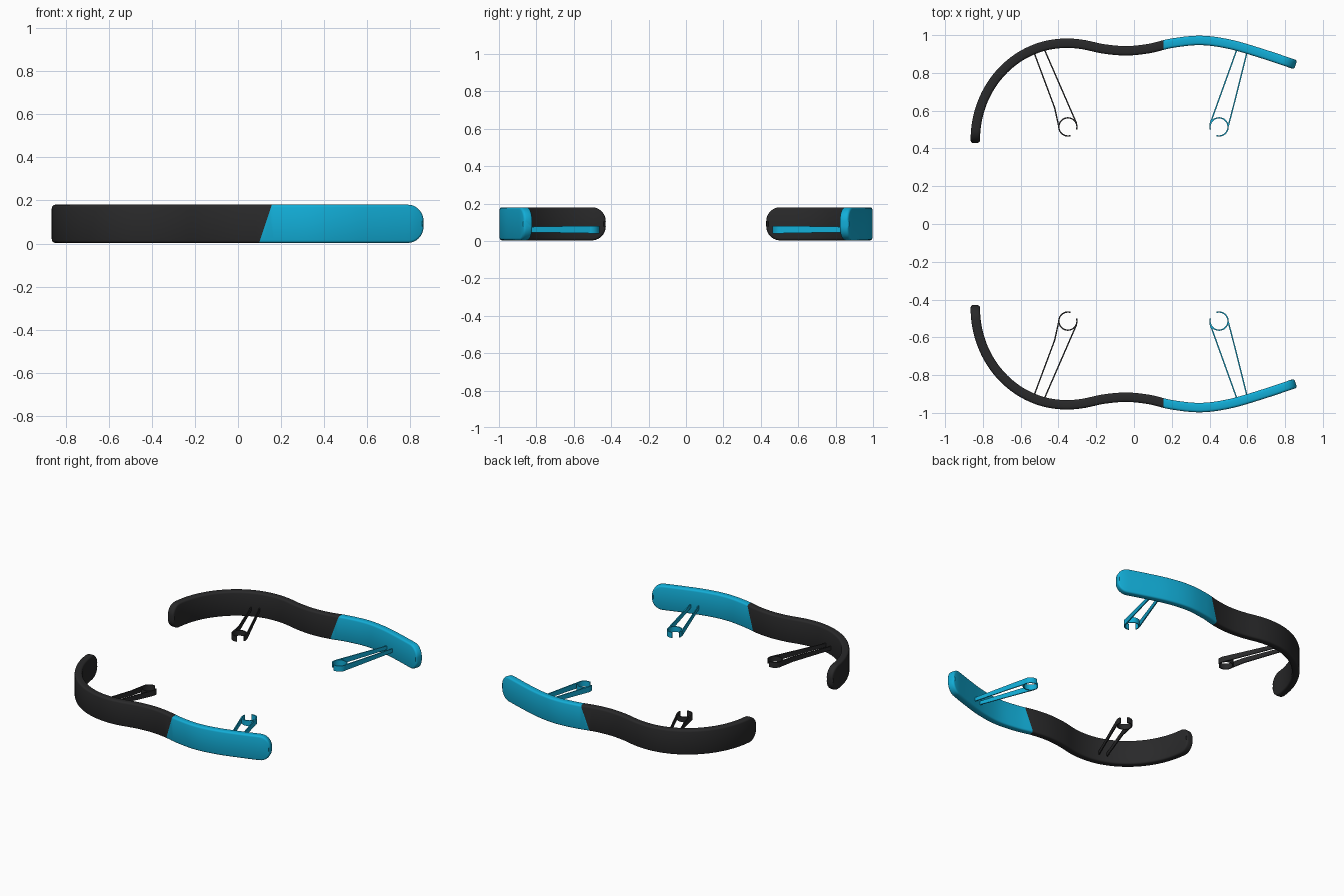
import bpy, bmesh, math
from mathutils import Vector

if "Cube" in bpy.data.objects:
    bpy.data.objects.remove(bpy.data.objects["Cube"])


def material(name, color):
    m = bpy.data.materials.new(name)
    m.diffuse_color = color
    m.use_nodes = True
    m.node_tree.nodes["Principled BSDF"].inputs["Base Color"].default_value = m.diffuse_color
    return m


BLACK = material("black_plastic", (0.022, 0.022, 0.023, 1))
BLUE = material("blue_plastic", (0.006, 0.42, 0.68, 1))


def finish(bm, name, mat, angle):
    """Turn a bmesh into a smooth object mirrored to the front side."""
    bmesh.ops.recalc_face_normals(bm, faces=bm.faces)
    me = bpy.data.meshes.new(name)
    bm.to_mesh(me)
    bm.free()
    me.materials.append(mat)
    ob = bpy.data.objects.new(name, me)
    bpy.context.collection.objects.link(ob)
    bpy.ops.object.select_all(action='DESELECT')
    ob.select_set(True)
    bpy.context.view_layer.objects.active = ob
    bpy.ops.object.shade_smooth_by_angle(angle=math.radians(angle))
    ob.modifiers.new("mirror", 'MIRROR').use_axis = (False, True, False)


# Centreline of the band seen from above: elliptical hook, then a gentle wave
path = []
for i in range(40):
    a = math.radians(182 - 92 * i / 40)
    path.append(Vector((-0.36 + 0.48 * math.cos(a), 0.447 + 0.51 * math.sin(a))))
wave = [Vector(p) for p in [(-0.46, 0.946), (-0.36, 0.957), (-0.27, 0.95), (-0.16, 0.927),
        (-0.04, 0.917), (0.08, 0.929), (0.2, 0.957), (0.35, 0.972), (0.5, 0.953),
        (0.66, 0.908), (0.856, 0.843), (1.05, 0.778)]]
for p0, p1, p2, p3 in zip(wave, wave[1:], wave[2:], wave[3:]):
    for k in range(10):
        t = k / 10
        path.append(0.5 * (2 * p1 + (p2 - p0) * t + (2 * p0 - 5 * p1 + 4 * p2 - p3) * t * t
                           + (3 * p1 - p0 - 3 * p2 + p3) * t ** 3))
path.append(wave[-2])
dist = [0.0]
for a, b in zip(path, path[1:]):
    dist.append(dist[-1] + (b - a).length)
LENGTH = dist[-1]


def on_path(s):
    i = 0
    while i < len(dist) - 2 and dist[i + 1] < s:
        i += 1
    f = (s - dist[i]) / (dist[i + 1] - dist[i])
    tan = [(path[min(j + 1, len(path) - 1)] - path[max(j - 1, 0)]).normalized() for j in (i, i + 1)]
    t = tan[0].lerp(tan[1], f).normalized()
    return path[i].lerp(path[i + 1], f), Vector((-t.y, t.x))


def band_mesh():
    """Rounded-end strip; each layer is (offset across thickness, outline inset)."""
    layers = [(0.025, 0.012), (0.0225, 0.005), (0.018, 0.0015), (0.012, 0),
              (-0.012, 0), (-0.018, 0.0015), (-0.0225, 0.005), (-0.025, 0.012)]
    H, R, N, M = 0.0885, 0.075, 10, 90
    bm = bmesh.new()
    rings = []
    for i in range(2 * N + M + 1):
        top, bottom = [], []
        for off, e in layers:
            r, h = R - e, H - R
            if i < N or i > N + M:
                a = math.pi / 2 * min(i, 2 * N + M - i) / N
                d = e + r * (1 - math.cos(a))
                s = d if i < N else LENGTH - d
                h += r * math.sin(a)
            else:
                s = R + (LENGTH - 2 * R) * (i - N) / M
                h += r
            p, n = on_path(s)
            q = p + n * off
            top.append(bm.verts.new((q.x, q.y, 0.0915 + h)))
            bottom.append(bm.verts.new((q.x, q.y, 0.0915 - h)))
        rings.append(top + bottom[::-1])
    for a, b in zip(rings, rings[1:]):
        for j in range(len(a)):
            k = (j + 1) % len(a)
            bm.faces.new((a[j], a[k], b[k], b[j]))
    bm.faces.new(rings[0])
    bm.faces.new(rings[-1][::-1])
    return bm


# Band split along a slanted seam into a black and a blue part
for name, mat, blue in [("black_band", BLACK, False), ("blue_band", BLUE, True)]:
    bm = band_mesh()
    cut = bmesh.ops.bisect_plane(bm, geom=bm.verts[:] + bm.edges[:] + bm.faces[:],
                                 plane_co=(0.127, 0, 0.09), plane_no=(0.18, 0, -0.06),
                                 clear_inner=blue, clear_outer=not blue)
    seam = [g for g in cut["geom_cut"] if isinstance(g, bmesh.types.BMEdge)]
    bmesh.ops.holes_fill(bm, edges=seam, sides=0)
    finish(bm, name, mat, 50)


def strip(bm, pts, width=0.007):
    """Thin upright ribbon along pts, slightly taller towards the clip."""
    pts = [Vector(p) for p in pts]
    rings = []
    for i, p in enumerate(pts):
        t = (pts[min(i + 1, len(pts) - 1)] - pts[max(i - 1, 0)]).normalized()
        n = Vector((-t.y, t.x)) * width / 2
        h = 0.02 - 0.007 * min(1, max(0, (p.y - 0.52) / 0.38))
        rings.append([bm.verts.new((p.x + s * n.x, p.y + s * n.y, 0.061 + z))
                      for s, z in ((1, h), (1, -h), (-1, -h), (-1, h))])
    for a, b in zip(rings, rings[1:]):
        for j in range(4):
            k = (j + 1) % 4
            bm.faces.new((a[j], a[k], b[k], b[j]))
    bm.faces.new(rings[0])
    bm.faces.new(rings[-1][::-1])


# Mounting struts: two legs and an open ring clip each
struts = [
    ("black_strut", BLACK, -0.35, 315,
     [(-0.53, 0.91), (-0.42, 0.615), (-0.398, 0.515)], [(-0.475, 0.925), (-0.303, 0.53)]),
    ("blue_strut", BLUE, 0.45, 225,
     [(0.545, 0.925), (0.403, 0.53)], [(0.60, 0.915), (0.518, 0.59), (0.498, 0.515)]),
]
for name, mat, cx, gap, left, right in struts:
    bm = bmesh.new()
    strip(bm, left)
    strip(bm, right)
    ring = [math.radians(gap + 28 + (360 - 56) * i / 28) for i in range(29)]
    strip(bm, [(cx + 0.048 * math.cos(a), 0.514 + 0.048 * math.sin(a)) for a in ring])
    finish(bm, name, mat, 35)
